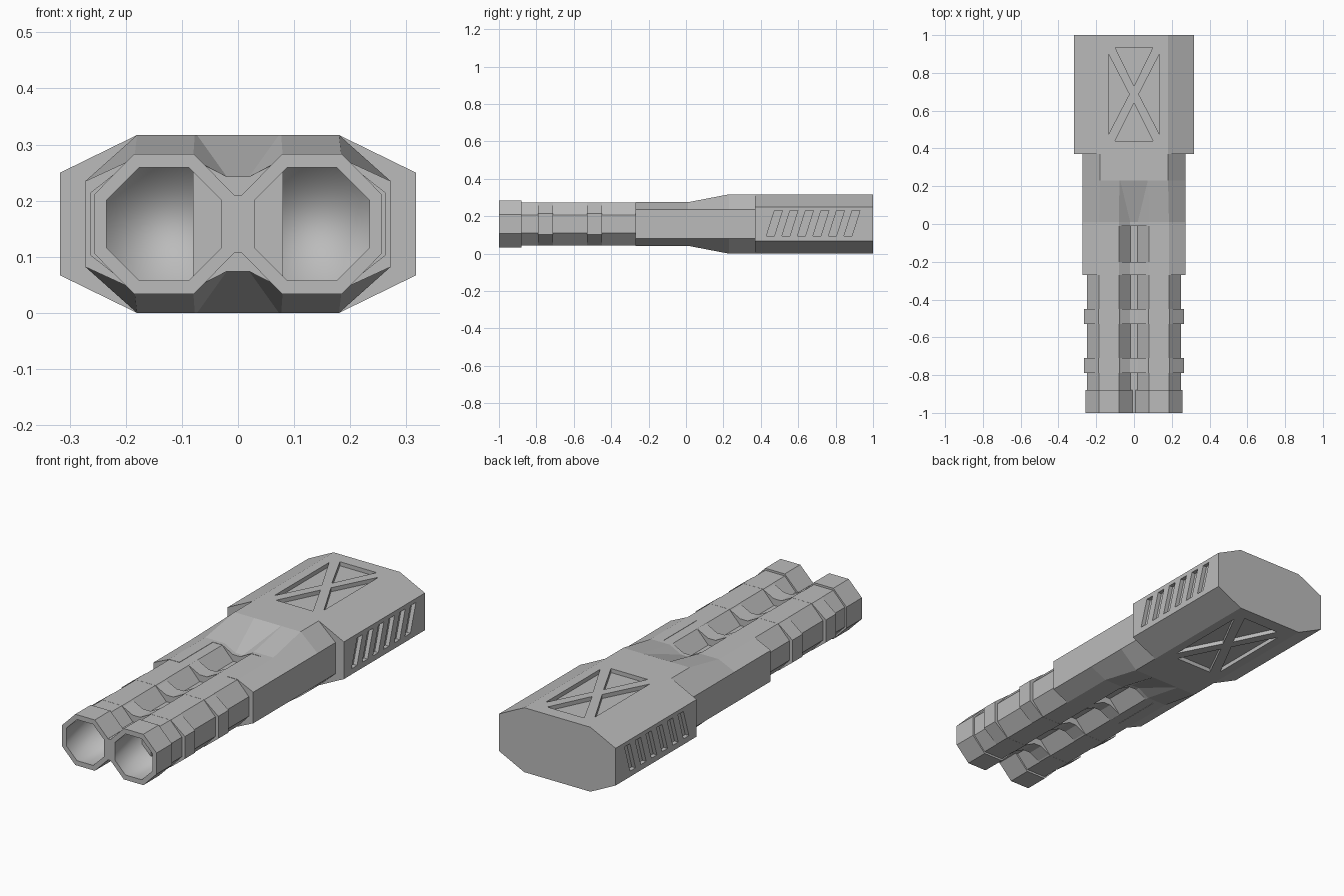
import bpy, bmesh

if "Cube" in bpy.data.objects:
    bpy.data.objects.remove(bpy.data.objects["Cube"])

ZC = 0.1585  # mid height; the whole model mirrors about it

grey = bpy.data.materials.new("plain grey")
grey.diffuse_color = (0.5, 0.5, 0.5, 1)
grey.use_nodes = True
grey.node_tree.nodes["Principled BSDF"].inputs["Base Color"].default_value = grey.diffuse_color


def finish(bm, name):
    bmesh.ops.recalc_face_normals(bm, faces=bm.faces[:])
    me = bpy.data.meshes.new(name)
    bm.to_mesh(me)
    bm.free()
    ob = bpy.data.objects.new(name, me)
    bpy.context.collection.objects.link(ob)
    me.materials.append(grey)
    return ob


def loft(bm, sections, smooth_from=None):
    """Skin a list of (y, [(x, z), ...]) rings and cap both ends."""
    rings = [[bm.verts.new((x, y, z)) for x, z in pts] for y, pts in sections]
    n = len(rings[0])
    for k, (a, b) in enumerate(zip(rings, rings[1:])):
        for i in range(n):
            f = bm.faces.new((a[i], a[(i + 1) % n], b[(i + 1) % n], b[i]))
            f.smooth = smooth_from is not None and k >= smooth_from
    bm.faces.new(rings[0])
    end = bm.faces.new(rings[-1][::-1])
    end.smooth = smooth_from is not None


def four_way(quarter):
    """Mirror an upper right quarter outline (centre to side) about both axes."""
    right = quarter + [(x, 2 * ZC - z) for x, z in reversed(quarter)]
    return right + [(-x, z) for x, z in reversed(right)]


def octagon(cx, w, h, tx, tz):
    return [(cx + x, z) for x, z in four_way([(tx, ZC + h), (w, ZC + tz)])]


def prism(bm, pts, vec):
    """Extrude a polygon of 3D points along vec."""
    a = [bm.verts.new(p) for p in pts]
    b = [bm.verts.new([p[i] + vec[i] for i in range(3)]) for p in pts]
    bm.faces.new(a)
    bm.faces.new(b[::-1])
    for i in range(len(a)):
        j = (i + 1) % len(a)
        bm.faces.new((a[i], a[j], b[j], b[i]))


# Rear housing: stretched octagonal block
bm = bmesh.new()
body = four_way([(0.18, 0.317), (0.317, 0.25)])
loft(bm, [(0.37, body), (1.0, body)])
housing = finish(bm, "rear_housing")

# Recesses: crossed panel on top and bottom, slanted vents on both sides
D = 0.02
bm = bmesh.new()
tris = [[(-0.1, 0.935), (0.1, 0.935), (0, 0.73)],
        [(-0.1, 0.44), (0.1, 0.44), (0, 0.64)]]
for s in (-1, 1):
    tris.append([(s * 0.135, 0.9), (s * 0.135, 0.475), (s * 0.025, 0.687)])
for t in tris:
    prism(bm, [(x, y, 0.317 - D) for x, y in t], (0, 0, 0.1))
    prism(bm, [(x, y, D) for x, y in t], (0, 0, -0.1))
for s in (-1, 1):
    for i in range(6):
        y = 0.43 + i * 0.083
        slot = [(y, 0.095), (y + 0.042, 0.095), (y + 0.085, 0.23), (y + 0.043, 0.23)]
        prism(bm, [(s * (0.317 - D), a, z) for a, z in slot], (s * 0.1, 0, 0))
cutter = finish(bm, "recess_cutter")
cutter.hide_render = True
mod = housing.modifiers.new("recesses", "BOOLEAN")
mod.object = cutter
mod.operation = "DIFFERENCE"
mod.solver = "EXACT"
dg = bpy.context.evaluated_depsgraph_get()
cut_mesh = bpy.data.meshes.new_from_object(housing.evaluated_get(dg))
housing.modifiers.clear()
housing.data = cut_mesh
bpy.data.objects.remove(cutter)

# Transition: twin barrel outline ramps up to the housing height
low = four_way([(0.02, 0.243), (0.08, 0.275), (0.185, 0.275), (0.272, 0.235)])
high = four_way([(0.073, 0.317), (0.077, 0.317), (0.18, 0.317), (0.272, 0.235)])
bm = bmesh.new()
loft(bm, [(-0.01, low), (0.01, low), (0.23, high), (0.37, high)])
finish(bm, "transition")

# Barrels with side bands, flared muzzle and hollow bore
PLAIN = (0.116, 0.115, 0.053, 0.048)
BAND = (0.132, 0.1155, 0.055, 0.055)
MUZZLE = (0.125, 0.125, 0.053, 0.052)
BORE = (0.102, 0.101, 0.044, 0.043)
steps = [(0.0, PLAIN), (-0.45, PLAIN), (-0.45, BAND), (-0.53, BAND),
         (-0.53, PLAIN), (-0.71, PLAIN), (-0.71, BAND), (-0.79, BAND),
         (-0.79, PLAIN), (-0.88, PLAIN), (-0.88, MUZZLE), (-1.0, MUZZLE),
         (-1.0, BORE), (-0.75, BORE)]
for side, s in (("left", -1), ("right", 1)):
    bm = bmesh.new()
    loft(bm, [(y, octagon(s * 0.132, *dims)) for y, dims in steps],
         smooth_from=len(steps) - 2)
    finish(bm, side + "_barrel")
    # Sleeve wrapping the outer half of the barrel
    bm = bmesh.new()
    q = [(0.13, 0.275), (0.185, 0.275), (0.272, 0.235)]
    q += [(x, 2 * ZC - z) for x, z in reversed(q)]
    q = [(s * x, z) for x, z in q]
    loft(bm, [(-0.27, q), (-0.01, q)])
    finish(bm, side + "_sleeve")

# Web joining the barrels along their length
bm = bmesh.new()
web = four_way([(0.018, 0.21)])
loft(bm, [(-1.0, web), (0.0, web)])
finish(bm, "barrel_web")

# Saddles bridging the barrels at each band
bm = bmesh.new()
saddle = four_way([(0.02, 0.243), (0.08, 0.2738)])
for y0, y1 in ((-0.79, -0.71), (-0.53, -0.45), (-0.27, -0.2)):
    loft(bm, [(y0, saddle), (y1, saddle)])
finish(bm, "barrel_saddles")
